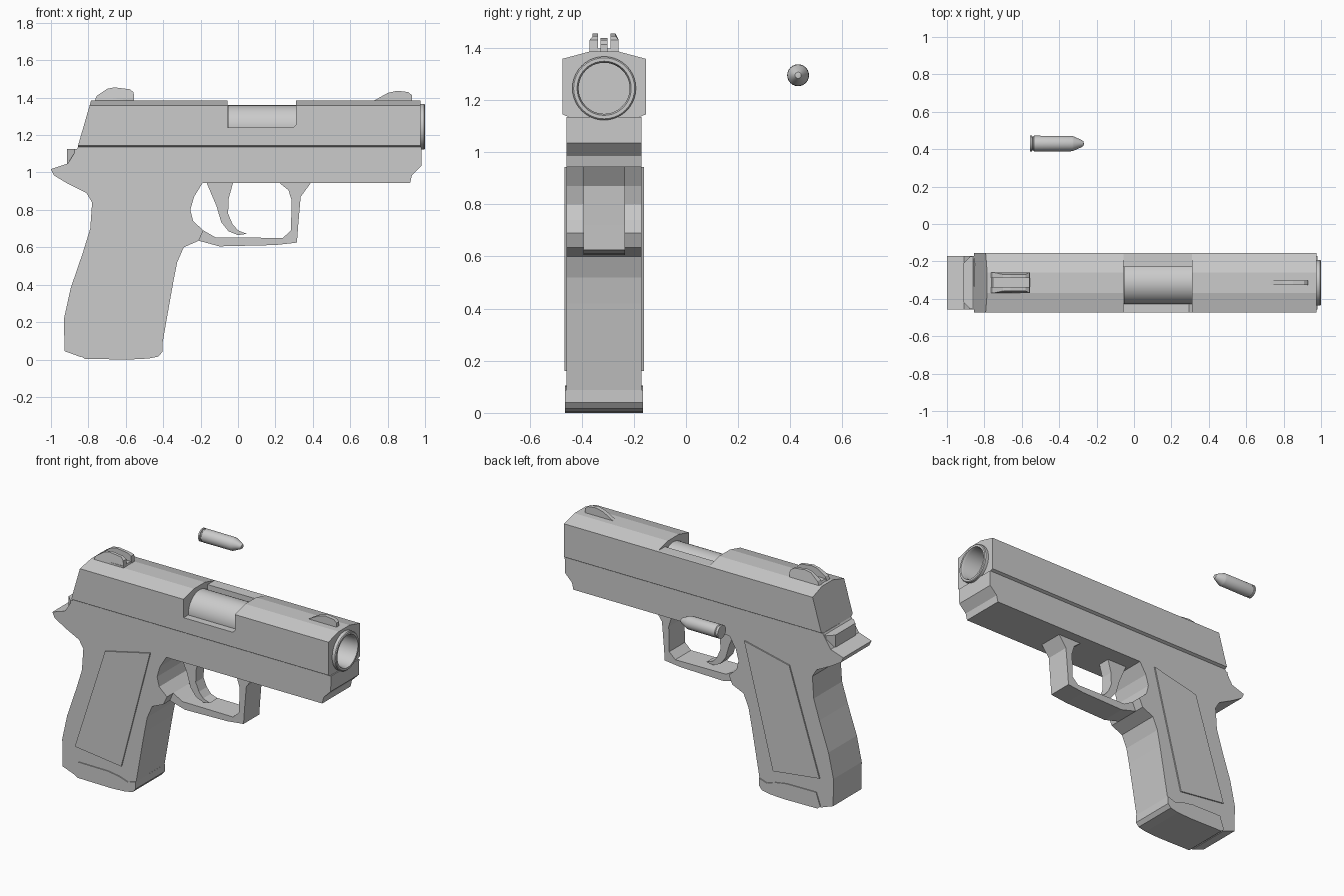
import bpy, bmesh, math
from mathutils import Matrix, Vector

Y0 = -0.314   # centre plane of the pistol


def finish(bm, name):
    bmesh.ops.remove_doubles(bm, verts=bm.verts, dist=1e-5)
    bmesh.ops.recalc_face_normals(bm, faces=bm.faces)
    me = bpy.data.meshes.new(name)
    bm.to_mesh(me)
    bm.free()
    ob = bpy.data.objects.new(name, me)
    bpy.context.collection.objects.link(ob)
    return ob


def extrude(name, pts, vec):
    bm = bmesh.new()
    face = bm.faces.new([bm.verts.new(p) for p in pts])
    new = bmesh.ops.extrude_face_region(bm, geom=[face], use_keep_orig=True)
    verts = [g for g in new["geom"] if isinstance(g, bmesh.types.BMVert)]
    bmesh.ops.translate(bm, verts=verts, vec=vec)
    return finish(bm, name)


def plate(name, profile, half, y=Y0):
    """Side profile (x, z) extruded symmetrically across y."""
    return extrude(name, [(x, y - half, z) for x, z in profile], (0, 2 * half, 0))


def lathe(name, profile, y, z, steps=32):
    """Profile (x, radius) spun about an axis along x."""
    bm = bmesh.new()
    vs = [bm.verts.new((x, y, z + r)) for x, r in profile]
    es = [bm.edges.new(e) for e in zip(vs, vs[1:])]
    bmesh.ops.spin(bm, geom=vs + es, cent=(0, y, z), axis=(1, 0, 0),
                   angle=2 * math.pi, steps=steps, use_merge=True)
    ob = finish(bm, name)
    bpy.context.view_layer.objects.active = ob
    ob.select_set(True)
    bpy.ops.object.shade_smooth_by_angle(angle=math.radians(30))
    ob.select_set(False)
    return ob


def cut(target, cutter):
    cutter.hide_render = True
    mod = target.modifiers.new("cut", 'BOOLEAN')
    mod.operation, mod.solver, mod.object = 'DIFFERENCE', 'EXACT', cutter
    bpy.context.view_layer.objects.active = target
    bpy.ops.object.modifier_apply(modifier=mod.name)
    bpy.data.objects.remove(cutter)


# slide: cross-section along x with a raked rear face
half_section = [(0.10, 1.12), (0.16, 1.145), (0.16, 1.358), (0.055, 1.386)]
section = half_section + [(-y, z) for y, z in reversed(half_section)]
slide = extrude("slide", [(0.975, Y0 + y, z) for y, z in section], (-1.83, 0, 0))
for v in slide.data.vertices:
    if v.co.x < 0:
        v.co.x = -0.855 + max(v.co.z - 1.145, 0) * 0.29

# ejection port and barrel channel
cut(slide, extrude("port_cutter", [(-0.055, -0.6, 1.24), (0.295, -0.6, 1.24), (0.31, -0.6, 1.255),
                                   (0.31, -0.6, 1.5), (-0.055, -0.6, 1.5)], (0, 0.37, 0)))
cut(slide, plate("top_cutter", [(-0.055, 1.36), (0.31, 1.36), (0.31, 1.5), (-0.055, 1.5)], 0.3))
cut(slide, lathe("channel_cutter", [(-0.05, 0), (-0.05, 0.112), (1.1, 0.112), (1.1, 0)], Y0, 1.245))

# barrel with open bore
lathe("barrel", [(-0.054, 0), (-0.054, 0.114), (0.96, 0.114), (0.965, 0.122), (0.995, 0.122),
                 (1.0, 0.117), (1.0, 0.104), (0.985, 0.098), (0.2, 0.098), (0.2, 0)], Y0, 1.245, 40)

# frame and grip in one profile
plate("frame", [
    (0.982, 1.135), (0.98, 1.035), (0.93, 0.985), (0.92, 0.943), (-0.19, 0.943), (-0.235, 0.87),
    (-0.255, 0.8), (-0.24, 0.74), (-0.185, 0.69), (-0.21, 0.635), (-0.29, 0.6), (-0.325, 0.52),
    (-0.345, 0.42), (-0.37, 0.28), (-0.405, 0.08), (-0.46, 0.06), (-0.82, 0.03), (-0.84, 0.013),
    (-0.928, 0.045), (-0.93, 0.22), (-0.895, 0.38), (-0.83, 0.57), (-0.79, 0.7), (-0.78, 0.84),
    (-0.81, 0.89), (-0.91, 0.94), (-0.985, 0.985), (-1.0, 1.018), (-0.91, 1.048), (-0.855, 1.135)], 0.144)

# raised grip panels on both sides
plate("grip_panels", [(-0.835, 0.2), (-0.505, 0.16), (-0.3, 0.943), (-0.62, 0.87)], 0.152)

# magazine base plate
plate("magazine_base", [(-0.84, 0.02), (-0.81, 0.105), (-0.6, 0.103), (-0.52, 0.09), (-0.46, 0.07),
                        (-0.403, 0.088), (-0.405, 0.04), (-0.425, 0.016), (-0.48, 0.005),
                        (-0.58, 0.0), (-0.82, 0.003)], 0.15)

# trigger guard and trigger
plate("trigger_guard", [
    (0.39, 0.945), (0.335, 0.87), (0.322, 0.72), (0.315, 0.625), (0.2, 0.612), (-0.1, 0.605),
    (-0.21, 0.635), (-0.24, 0.74), (-0.185, 0.69), (-0.12, 0.653), (0.24, 0.65), (0.283, 0.69),
    (0.287, 0.85), (0.27, 0.905), (0.22, 0.945)], 0.08)
plate("trigger", [
    (-0.17, 0.95), (-0.025, 0.95), (-0.05, 0.86), (-0.053, 0.78), (-0.03, 0.725), (0.0, 0.69),
    (0.047, 0.672), (0.0, 0.665), (-0.05, 0.685), (-0.09, 0.735), (-0.115, 0.82)], 0.04)

# hammer block behind the slide
extrude("hammer_block", [(x, Y0 + y, 1.03) for x, y in [
    (-0.8, -0.14), (-0.875, -0.14), (-0.915, -0.1), (-0.915, 0.1), (-0.875, 0.14), (-0.8, 0.14)]],
    (0, 0, 0.095))

# rear sight: two posts either side of a notch, on a low base
rear = [(-0.768, 1.38), (-0.755, 1.41), (-0.7, 1.447), (-0.66, 1.455), (-0.58, 1.445),
        (-0.558, 1.43), (-0.555, 1.38)]
for side, sgn in (("left", 1), ("right", -1)):
    post = plate("rear_sight_post_" + side, rear, 0.016, Y0 + sgn * 0.04)
    for v in post.data.vertices:
        if v.co.z > 1.44 and (v.co.y - Y0) * sgn > 0.04:
            v.co.y -= sgn * 0.012
plate("rear_sight_base", [(-0.765, 1.38), (-0.755, 1.397), (-0.56, 1.397), (-0.555, 1.38)], 0.056)

# front sight
plate("front_sight", [(0.72, 1.38), (0.8, 1.425), (0.85, 1.437), (0.91, 1.43), (0.93, 1.413),
                      (0.93, 1.38)], 0.013)

# loose cartridge
lathe("cartridge", [(-0.556, 0), (-0.556, 0.042), (-0.546, 0.042), (-0.544, 0.037), (-0.538, 0.037),
                    (-0.534, 0.042), (-0.33, 0.041), (-0.322, 0.038), (-0.28, 0.019), (-0.27, 0.012),
                    (-0.268, 0)], 0.43, 1.295, 24)
